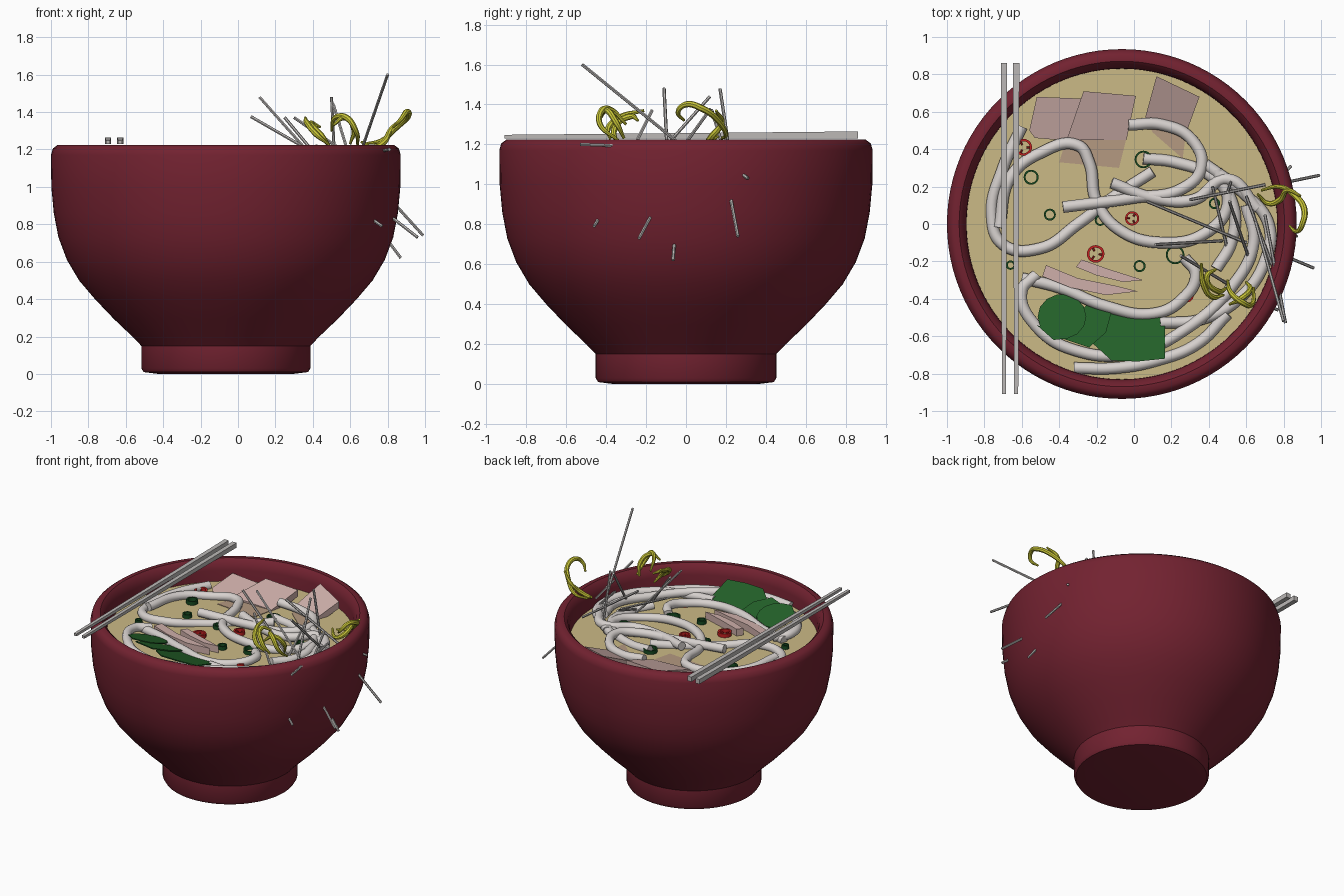
import bpy
import bmesh
import math
from mathutils import Vector

cube = bpy.data.objects.get("Cube")
if cube:
    bpy.data.objects.remove(cube, do_unlink=True)


def material(name, r, g, b):
    mat = bpy.data.materials.new(name)
    mat.use_nodes = True
    mat.diffuse_color = (r, g, b, 1)
    mat.node_tree.nodes["Principled BSDF"].inputs["Base Color"].default_value = (r, g, b, 1)
    return mat


MAROON = material("maroon_lacquer", .17, .016, .03)
BROTH = material("tan_broth", .6, .49, .24)
NOODLE = material("pale_noodle", .68, .64, .62)
PORK = material("pink_pork", .62, .43, .4)
SOAKED = material("soaked_pork", .46, .32, .22)
LEAF = material("leaf_green", .017, .12, .022)
ONION = material("dark_onion_green", .008, .07, .015)
CHILI = material("chili_red", .55, .015, .015)
SPROUT = material("sprout_yellow", .6, .58, .04)
STICK = material("pale_grey_stick", .5, .48, .47)

SOUP_Z = 1.07
BOWL_X = -.065


def add_object(name, mesh, mat, smooth=False):
    obj = bpy.data.objects.new(name, mesh)
    bpy.context.collection.objects.link(obj)
    mesh.materials.clear()
    mesh.materials.append(mat)
    if smooth:
        bpy.ops.object.select_all(action="DESELECT")
        obj.select_set(True)
        bpy.context.view_layer.objects.active = obj
        bpy.ops.object.shade_smooth_by_angle(angle=math.radians(40))
    return obj


def finish(name, bm, mat, smooth=False):
    bmesh.ops.recalc_face_normals(bm, faces=bm.faces[:])
    mesh = bpy.data.meshes.new(name)
    bm.to_mesh(mesh)
    bm.free()
    return add_object(name, mesh, mat, smooth)


def lathe(name, profile, mat, centre, steps=96, closed=False):
    """Spin a radius/height profile about a vertical axis."""
    bm = bmesh.new()
    verts = [bm.verts.new((r, 0, z)) for r, z in profile]
    edges = [bm.edges.new(pair) for pair in zip(verts, verts[1:])]
    if closed:
        edges.append(bm.edges.new((verts[-1], verts[0])))
    bmesh.ops.spin(bm, geom=verts + edges, axis=(0, 0, 1), cent=(0, 0, 0),
                   angle=math.tau, steps=steps)
    bmesh.ops.remove_doubles(bm, verts=bm.verts[:], dist=.0003)
    obj = finish(name, bm, mat, True)
    obj.location = centre
    return obj


def prism(name, outline, depth, mat):
    """Solid sheet whose top follows the outline and drops straight down."""
    bm = bmesh.new()
    top = [bm.verts.new(p) for p in outline]
    low = [bm.verts.new((p[0], p[1], p[2] - depth)) for p in outline]
    bm.faces.new(top)
    bm.faces.new(low[::-1])
    for i in range(len(top)):
        j = (i + 1) % len(top)
        bm.faces.new((top[i], low[i], low[j], top[j]))
    return finish(name, bm, mat)


def tube(name, points, radius, mat, taper=False, sides=2):
    """Round strand that runs smoothly through the points."""
    curve = bpy.data.curves.new(name, "CURVE")
    curve.dimensions = "3D"
    curve.bevel_depth = radius
    curve.bevel_resolution = sides
    curve.resolution_u = 10
    curve.use_fill_caps = True
    spline = curve.splines.new("BEZIER")
    spline.bezier_points.add(len(points) - 1)
    for i, (knot, p) in enumerate(zip(spline.bezier_points, points)):
        knot.co = p
        knot.handle_left_type = knot.handle_right_type = "AUTO"
        if taper:
            knot.radius = .4 + .6 * math.sin(math.pi * i / (len(points) - 1))
    helper = bpy.data.objects.new(name + "_path", curve)
    bpy.context.collection.objects.link(helper)
    graph = bpy.context.evaluated_depsgraph_get()
    mesh = bpy.data.meshes.new_from_object(helper.evaluated_get(graph))
    bpy.data.objects.remove(helper, do_unlink=True)
    return add_object(name, mesh, mat, True)


# Bowl with foot and rounded rim, filled with broth
lathe("bowl", [
    (0, 0), (.36, 0), (.44, .01), (.452, .03), (.452, .15), (.5, .2),
    (.6, .295), (.7, .4), (.785, .5), (.85, .61), (.895, .73), (.92, .86),
    (.933, 1), (.935, 1.17), (.925, 1.205), (.9, 1.224), (.87, 1.224),
    (.845, 1.2), (.832, 1.15), (.83, 1.05), (.8, .85), (.68, .55),
    (.45, .32), (0, .25)], MAROON, (BOWL_X, 0, 0))
lathe("broth", [(0, SOUP_Z), (.835, SOUP_Z), (.83, SOUP_Z - .05), (0, SOUP_Z - .05)],
      BROTH, (BOWL_X, 0, 0))

# Pair of tapered square chopsticks resting on the rim
for side, x in (("outer", -.695), ("inner", -.63)):
    bm = bmesh.new()
    bmesh.ops.create_cube(bm, size=1)
    for v in bm.verts:
        width, height = (.034, .035) if v.co.y > 0 else (.022, .018)
        v.co = (x + v.co.x * width, -.025 + v.co.y * 1.77, 1.23 + (v.co.z + .5) * height)
    finish(side + "_chopstick", bm, STICK)

# Noodles half sunk in the broth
noodles = [
    [(-.6, .52), (-.7, .3), (-.76, .05), (-.7, -.11), (-.5, -.13), (-.3, 0), (-.1, .15), (.1, .28)],
    [(-.72, -.02), (-.66, .25), (-.5, .38), (-.3, .42), (-.24, .33), (-.2, .12), (-.08, -.03),
     (.15, -.1), (.38, -.05), (.5, .1), (.44, .29)],
    [(-.03, .53), (.15, .53), (.31, .45), (.36, .3), (.26, .19), (0, .14), (-.38, .09)],
    [(.05, .35), (.22, .33), (.42, .25), (.53, .1), (.52, -.1), (.44, -.24)],
    [(-.6, -.29), (-.4, -.34), (-.15, -.44), (.1, -.48), (.25, -.41), (.33, -.27), (.27, -.18)],
    [(-.52, -.27), (-.6, -.36), (-.52, -.55), (-.3, -.68), (0, -.69), (.28, -.56), (.52, -.34), (.64, -.1), (.6, .1)],
    [(-.32, -.77), (-.1, -.77), (.12, -.73), (.34, -.64), (.5, -.48)],
    [(.38, .32), (.58, .17), (.72, 0), (.7, -.2), (.56, -.4), (.36, -.51), (.14, -.53)],
    [(-.12, .22), (.1, .14), (.32, .13), (.5, .24), (.66, .08)],
]
for n, path in enumerate(noodles):
    pts = [(x, y, SOUP_Z + .012 + .009 * (n % 3) + .008 * math.sin(i * 2 + n))
           for i, (x, y) in enumerate(path)]
    tube(f"noodle_{n + 1}", pts, .031, NOODLE, sides=3)

# Pork slabs leaning on the rim side, with soaked lower ends
prism("left_pork_slab", [(-.52, .68, 1.135), (-.27, .67, 1.12), (-.3, .44, 1.078),
                         (-.53, .46, 1.08), (-.56, .5, 1.085)], .05, PORK)
prism("middle_pork_slab", [(-.27, .71, 1.15), (.01, .685, 1.15), (-.04, .45, 1.078),
                           (-.36, .45, 1.09)], .05, PORK)
prism("right_pork_slab", [(.12, .79, 1.187), (.35, .68, 1.156), (.28, .49, 1.075),
                          (.06, .57, 1.085)], .05, PORK)
soak = SOUP_Z + .004
prism("middle_soaked_end", [(x, y, soak) for x, y in
                            ((-.36, .46), (-.04, .46), (-.08, .3), (-.4, .33))], .006, SOAKED)
prism("right_soaked_end", [(x, y, soak) for x, y in
                           ((.06, .57), (.28, .5), (.26, .35), (.1, .49))], .006, SOAKED)

# Thin pork slivers
for name, outline in (
        ("long", [(-.47, -.22), (-.3, -.29), (-.1, -.33), (.02, -.36), (-.15, -.38), (-.34, -.34), (-.49, -.28)]),
        ("short", [(-.28, -.19), (-.14, -.24), (.05, -.3), (-.06, -.31), (-.2, -.275), (-.31, -.23)])):
    prism(name + "_pork_sliver", [(x, y, SOUP_Z + .05) for x, y in outline], .05, PORK)

# Leaves rising toward the front rim
disc = [(-.385 + .13 * math.cos(a), -.495 + .12 * math.sin(a))
        for a in (math.tau * i / 14 for i in range(14))]
leaves = [
    ("right_leaf", 0, [(-.18, -.46), (0, -.46), (.12, -.48), (.165, -.52), (.165, -.72),
                       (.02, -.735), (-.12, -.73), (-.23, -.63)]),
    ("middle_leaf", .015, [(-.25, -.43), (-.12, -.47), (-.15, -.58), (-.24, -.66), (-.42, -.6)]),
    ("left_leaf", .035, disc[:9] + [(-.52, -.54), (-.43, -.62)] + disc[11:]),
]
for name, lift, outline in leaves:
    prism(name, [(x, y, 1.085 + lift + (-.44 - y) * .3) for x, y in outline], .008, LEAF)


# Sliced onion and chili rings
def ring(name, x, y, radius, wall, mat):
    return lathe(name, [(radius, 0), (radius, .035), (radius - wall, .035), (radius - wall, 0)],
                 mat, (x, y, SOUP_Z - .008), 20, True)


for i, (x, y, r) in enumerate([(.05, .345, .047), (-.55, .25, .04), (-.45, .05, .032), (.22, -.165, .05),
                               (.03, -.225, .032), (.43, .11, .03), (-.18, .02, .03), (-.66, -.22, .025)]):
    ring(f"onion_ring_{i + 1}", x, y, r, .01, ONION)
for i, (x, y, r) in enumerate([(-.59, .41, .045), (-.01, .03, .038), (-.205, -.16, .047), (.285, -.385, .033)]):
    ring(f"chili_ring_{i + 1}", x, y, r, r * .28, CHILI)
    for k in range(3):
        a = i + k * math.tau / 3
        reach = Vector((math.cos(a), math.sin(a), 0)) * r * .8
        hub = Vector((x, y, SOUP_Z + .012))
        tube(f"chili_{i + 1}_rib_{k + 1}", [hub + reach * .4, hub + reach], .005, CHILI, sides=1)

# Curly sprouts
sprouts = [
    [(.68, .18, 1.23), (.77, .2, 1.25), (.85, .16, 1.32), (.91, .08, 1.38), (.9, 0, 1.4), (.87, -.04, 1.36), (.83, -.01, 1.32)],
    [(.66, .16, 1.24), (.72, .11, 1.21), (.78, .13, 1.24), (.82, .18, 1.31), (.89, .15, 1.37)],
    [(.36, -.21, 1.37), (.37, -.32, 1.34), (.42, -.39, 1.28), (.48, -.38, 1.23)],
    [(.44, -.24, 1.32), (.39, -.28, 1.34), (.45, -.36, 1.27), (.5, -.34, 1.2)],
    [(.5, -.3, 1.3), (.52, -.37, 1.37), (.58, -.42, 1.37), (.63, -.43, 1.3), (.64, -.34, 1.22)],
    [(.51, -.43, 1.33), (.57, -.4, 1.37), (.62, -.35, 1.31), (.6, -.31, 1.23)],
]
for i, path in enumerate(sprouts):
    tube(f"sprout_{i + 1}", path, .017, SPROUT, taper=True)

# Fine shredded sticks scattered across the bowl
shreds = [
    ((.8, -.52, 1.6), (.62, .12, 1.08)), ((.115, -.11, 1.48), (.47, -.09, 1.08)),
    ((.07, .12, 1.375), (.6, -.1, 1.07)), ((.25, -.17, 1.37), (.5, -.32, 1.07)),
    ((.5, .17, 1.48), (.52, .23, 1.08)), ((.3, .13, 1.37), (.7, .21, 1.1)),
    ((.51, .12, 1.44), (.62, -.2, 1.08)), ((.81, -.53, 1.2), (.7, .05, 1.18)),
    ((.42, .2, 1.22), (.5, -.14, 1.08)), ((.6, .15, 1.2), (.76, -.28, 1.1)),
    ((.99, .26, .74), (.8, .22, .95)), ((.96, -.235, .73), (.78, -.16, .87)),
    ((.87, -.065, .62), (.78, -.055, .74)), ((.77, -.46, .79), (.7, -.43, .84)),
    ((.84, .31, 1.03), (.77, .24, 1.08)),
]
for i, (start, end) in enumerate(shreds):
    tube(f"shred_{i + 1}", [start, end], .0085, STICK, sides=1)
